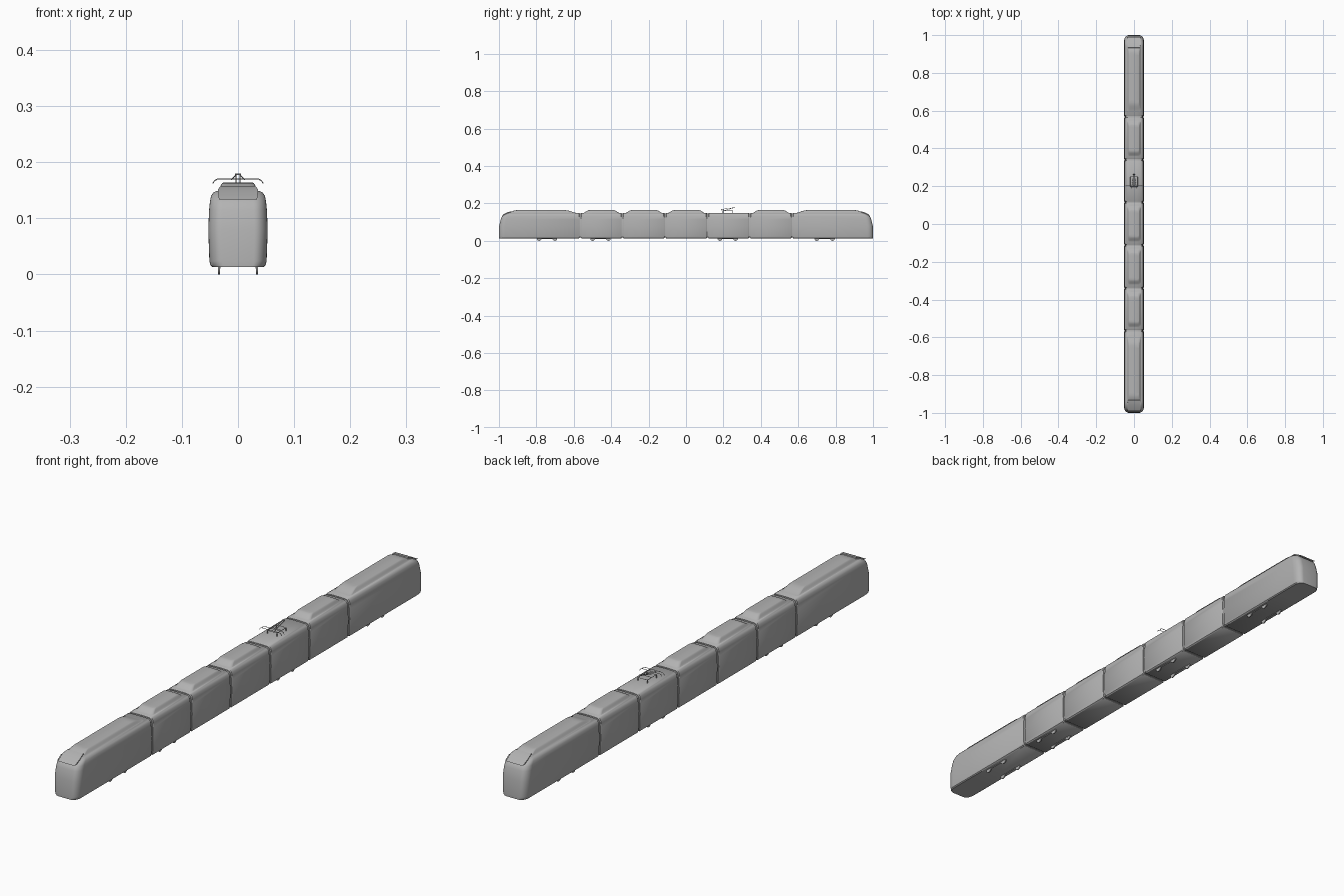
import bpy, bmesh, math
from mathutils import Vector

if "Cube" in bpy.data.objects:
    bpy.data.objects.remove(bpy.data.objects["Cube"], do_unlink=True)


def material(name, rgb):
    m = bpy.data.materials.new(name)
    m.use_nodes = True
    m.diffuse_color = (*rgb, 1)
    m.node_tree.nodes["Principled BSDF"].inputs["Base Color"].default_value = (*rgb, 1)
    return m


GREY = material("light grey", (0.45, 0.45, 0.45))


def finish(name, bm, angle=35):
    bmesh.ops.remove_doubles(bm, verts=bm.verts, dist=1e-6)
    bmesh.ops.recalc_face_normals(bm, faces=bm.faces)
    me = bpy.data.meshes.new(name)
    bm.to_mesh(me)
    bm.free()
    ob = bpy.data.objects.new(name, me)
    bpy.context.collection.objects.link(ob)
    me.materials.append(GREY)
    bpy.ops.object.select_all(action="DESELECT")
    ob.select_set(True)
    bpy.context.view_layer.objects.active = ob
    bpy.ops.object.shade_smooth_by_angle(angle=math.radians(angle))
    return ob


def loft(name, rings, angle=35):
    """Skin closed rings; end caps are strips between mirrored points."""
    bm = bmesh.new()
    rows = [[bm.verts.new(p) for p in ring] for ring in rings]
    n = len(rows[0])
    for a, b in zip(rows, rows[1:]):
        for i in range(n):
            j = (i + 1) % n
            bm.faces.new((a[i], a[j], b[j], b[i]))
    for row in (rows[0], rows[-1]):
        for i in range(n // 2 - 1):
            bm.faces.new((row[i], row[i + 1], row[n - 2 - i], row[n - 1 - i]))
    return finish(name, bm, angle)


# Half cross-section of the car shell, from floor to roof
HALF = [(0.045, 0.013), (0.049, 0.016), (0.051, 0.024), (0.053, 0.08), (0.0515, 0.115),
        (0.050, 0.130), (0.048, 0.140), (0.044, 0.146), (0.038, 0.149), (0.015, 0.150)]
WIDE = 0.053


def section(y, width=WIDE, inset=0.0, lean=0.0, face=1):
    """Shell ring at y; lean pushes the upper part back from the nose."""
    ring = []
    for x, z in HALF:
        back = 0.018 * max(0, (z - 0.06) / 0.075) ** 2
        back += 0.022 * max(0, (z - 0.135) / 0.015)
        xx = x * width / WIDE - inset
        ring.append((xx, y + face * lean * back, z - inset * (z > 0.1) + inset * (z < 0.03)))
    return ring + [(-x, yy, z) for x, yy, z in reversed(ring)]


# Car shells
GAP = 0.004
joints = [-0.565, -0.34, -0.112, 0.115, 0.34, 0.567]
for i, (a, b) in enumerate(zip(joints, joints[1:])):
    a, b = a + GAP, b - GAP
    loft(f"middle_car_{i + 1}", [section(a, inset=0.002), section(a + 0.003),
                                 section(b - 0.003), section(b, inset=0.002)])

# End cars with a rounded, leaning nose
R = 0.032
for label, face, joint in (("front", 1, joints[0]), ("rear", -1, joints[-1])):
    rings = []
    for k in range(8):
        t = k / 7 * math.pi / 2
        d = R * (1 - math.cos(t))
        rings.append(section(face * (d - 1), WIDE - R * 0.75 * (1 - math.sin(t)),
                             lean=1 - d / 0.12, face=face))
    rings.append(section(face * -0.88))
    end = joint - face * GAP
    rings += [section(end - face * 0.003), section(end, inset=0.002)]
    loft(f"{label}_end_car", rings)
    # Visor plate over the cab window
    bar = [(-0.989, 0.134, 0.034), (-0.958, 0.1515, 0.036), (-0.935, 0.158, 0.031),
           (-0.925, 0.150, 0.030), (-0.965, 0.138, 0.034)]
    bm = bmesh.new()
    sides = [[bm.verts.new((s * x, face * y, z)) for y, z, x in bar] for s in (-1, 1)]
    for side in sides:
        bm.faces.new(side)
    for k in range(len(bar)):
        j = (k + 1) % len(bar)
        bm.faces.new((sides[0][k], sides[0][j], sides[1][j], sides[1][k]))
    finish(f"{label}_visor", bm, 20)

# Gangways
for i, y in enumerate(joints):
    loft(f"gangway_{i + 1}", [section(y - 0.008, inset=0.004), section(y + 0.008, inset=0.004)])


def pod(name, base, top):
    """Rounded roof housing rising in an S curve from base to top span."""
    rings = []
    for k in range(7):
        t = k / 6
        s = t * t * (3 - 2 * t)
        lo = base[0] + (top[0] - base[0]) * t
        hi = base[1] + (top[1] - base[1]) * t
        half, r, z = 0.038 - 0.012 * t, 0.012, 0.148 + 0.016 * s
        ring = []
        for cx, cy, start in ((half - r, lo + r, -90), (half - r, hi - r, 0)):
            for q in range(5):
                a = math.radians(start + q * 22.5)
                ring.append((cx + r * math.cos(a), cy + r * math.sin(a), z))
        rings.append(ring + [(-x, y, zz) for x, y, zz in reversed(ring)])
    loft(name, rings, 40)


# Roof housings
pod("front_roof_housing", (-0.963, -0.577), (-0.905, -0.645))
pod("rear_roof_housing", (0.580, 0.963), (0.645, 0.905))
for i, k in enumerate((0, 1, 2, 4)):
    a, b = joints[k], joints[k + 1]
    pod(f"roof_housing_{i + 1}", (a + 0.012, b - 0.012), (a + 0.047, b - 0.045))


def cylinder(name, start, end, radius, sides=8):
    a, b = Vector(start), Vector(end)
    bm = bmesh.new()
    bmesh.ops.create_cone(bm, cap_ends=True, segments=sides, radius1=radius,
                          radius2=radius, depth=(b - a).length)
    turn = (b - a).to_track_quat("Z", "Y").to_matrix()
    bmesh.ops.rotate(bm, verts=bm.verts, matrix=turn)
    bmesh.ops.translate(bm, verts=bm.verts, vec=(a + b) / 2)
    return finish(name, bm)


# Bogies: two axles each, thin wheels and side frames
for i, y in enumerate((-0.743, -0.457, 0.223, 0.741)):
    for side, s in (("left", 1), ("right", -1)):
        for end, e in (("front", -1), ("rear", 1)):
            yy = y + e * 0.042
            cylinder(f"bogie_{i + 1}_{end}_{side}_wheel", (s * 0.032, yy, 0.0125),
                     (s * 0.036, yy, 0.0125), 0.0125, 24)
        cylinder(f"bogie_{i + 1}_{side}_frame", (s * 0.033, y - 0.042, 0.0125),
                 (s * 0.033, y + 0.042, 0.0125), 0.002)

# Pantograph: base frame on feet, folded arms and a bent contact bow
T = 0.0009
for s in (-1, 1):
    cylinder("pantograph_side_rail", (s * 0.019, 0.198, 0.161), (s * 0.019, 0.25, 0.161), T)
    cylinder("pantograph_lower_arm", (s * 0.004, 0.205, 0.162), (s * 0.004, 0.262, 0.178), T)
    cylinder("pantograph_upper_arm", (s * 0.003, 0.262, 0.178), (s * 0.012, 0.195, 0.169), T)
    for y in (0.198, 0.25):
        cylinder("pantograph_foot", (s * 0.019, y, 0.147), (s * 0.019, y, 0.162), 0.0016)
for y in (0.198, 0.225, 0.25):
    cylinder("pantograph_cross_rail", (-0.019, y, 0.161), (0.019, y, 0.161), T)
cylinder("pantograph_knee", (-0.005, 0.262, 0.1785), (0.005, 0.262, 0.1785), 0.0015)
bow = [(-0.045, 0.162), (-0.042, 0.167), (-0.037, 0.170), (0.037, 0.170), (0.042, 0.167), (0.045, 0.162)]
for y in (0.188, 0.202):
    for (x1, z1), (x2, z2) in zip(bow, bow[1:]):
        cylinder("contact_bow", (x1, y, z1), (x2, y, z2), T)
for s in (-1, 1):
    cylinder("bow_link", (s * 0.012, 0.188, 0.169), (s * 0.012, 0.202, 0.169), T)
